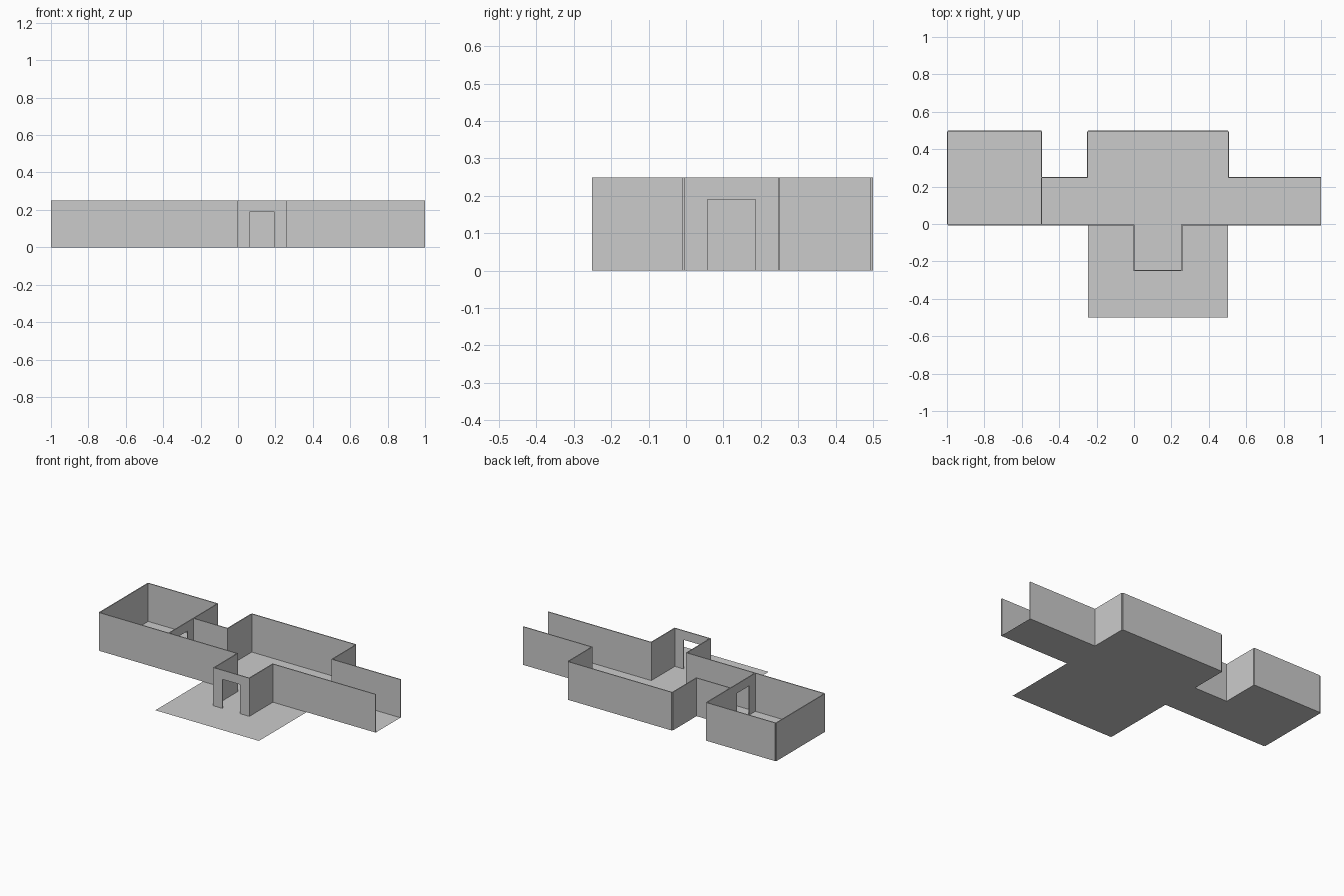
import bpy, bmesh

if "Cube" in bpy.data.objects:
    bpy.data.objects.remove(bpy.data.objects["Cube"])

T, H = 0.006, 0.249            # wall thickness, wall height
DOOR_W, DOOR_H = 0.128, 0.19
TX = lambda i: -0.994 + i * 0.24925   # tile grid lines along x (0..8)
TY = lambda j: -0.5 + j * 0.2485      # tile grid lines along y (0..4)


def make(name, bm):
    me = bpy.data.meshes.new(name)
    bm.to_mesh(me)
    bm.free()
    ob = bpy.data.objects.new(name, me)
    bpy.context.collection.objects.link(ob)


def floor(name, x0, y0, x1, y1):
    bm = bmesh.new()
    bm.faces.new([bm.verts.new(p) for p in
                  ((x0, y0, 0), (x1, y0, 0), (x1, y1, 0), (x0, y1, 0))])
    make(name, bm)


def wall(name, axis, a, b, at, door=False):
    """Thin wall from a to b along an axis, filling at..at+T across it."""
    m = (a + b) / 2 if door is True else door
    prof = [(a, 0)]
    if door:
        l, r = m - DOOR_W / 2, m + DOOR_W / 2
        prof += [(l, 0), (l, DOOR_H), (r, DOOR_H), (r, 0)]
    prof += [(b, 0), (b, H), (a, H)]
    put = (lambda u, z: (u, at, z)) if axis == 'x' else (lambda u, z: (at, u, z))
    bm = bmesh.new()
    f = bm.faces.new([bm.verts.new(put(u, z)) for u, z in prof])
    ext = bmesh.ops.extrude_face_region(bm, geom=[f], use_keep_orig=True)
    vs = [v for v in ext['geom'] if isinstance(v, bmesh.types.BMVert)]
    bmesh.ops.translate(bm, verts=vs, vec=(0, T, 0) if axis == 'x' else (T, 0, 0))
    bmesh.ops.recalc_face_normals(bm, faces=bm.faces[:])
    make(name, bm)


# Floors
floor("room_floor", TX(0), TY(2), TX(2), TY(4))
floor("left_corridor_floor", TX(2), TY(2), TX(3), TY(3))
floor("hall_and_yard_floor", TX(3), TY(0), TX(6), TY(4))
floor("right_corridor_floor", TX(6), TY(2), TX(8), TY(3))

# Closed left room, doorway to the corridor in its right wall
wall("room_front_wall", 'x', TX(0), TX(2), TY(2) - T)
wall("room_back_wall", 'x', TX(0), TX(2), TY(4))
wall("room_left_wall", 'y', TY(2), TY(4), TX(0) - T)
wall("room_door_wall", 'y', TY(2), TY(4), TX(2) - T / 2, door=(TY(2) + TY(3)) / 2)

# Corridors either side of the hall (right end is open)
wall("left_corridor_back_wall", 'x', TX(2), TX(3), TY(3))
wall("right_corridor_back_wall", 'x', TX(6), TX(8), TY(3))
wall("front_wall_left", 'x', TX(2), TX(4), TY(2) - T)
wall("front_wall_right", 'x', TX(5), TX(8), TY(2) - T)

# Hall bay at the back
wall("hall_back_wall", 'x', TX(3), TX(6), TY(4))
wall("hall_left_wall", 'y', TY(3), TY(4), TX(3) - T)
wall("hall_right_wall", 'y', TY(3), TY(4), TX(6))

# Entrance porch with doorway
wall("porch_left_wall", 'y', TY(1), TY(2), TX(4) - T)
wall("porch_right_wall", 'y', TY(1), TY(2), TX(5))
wall("porch_door_wall", 'x', TX(4), TX(5), TY(1), door=True)
